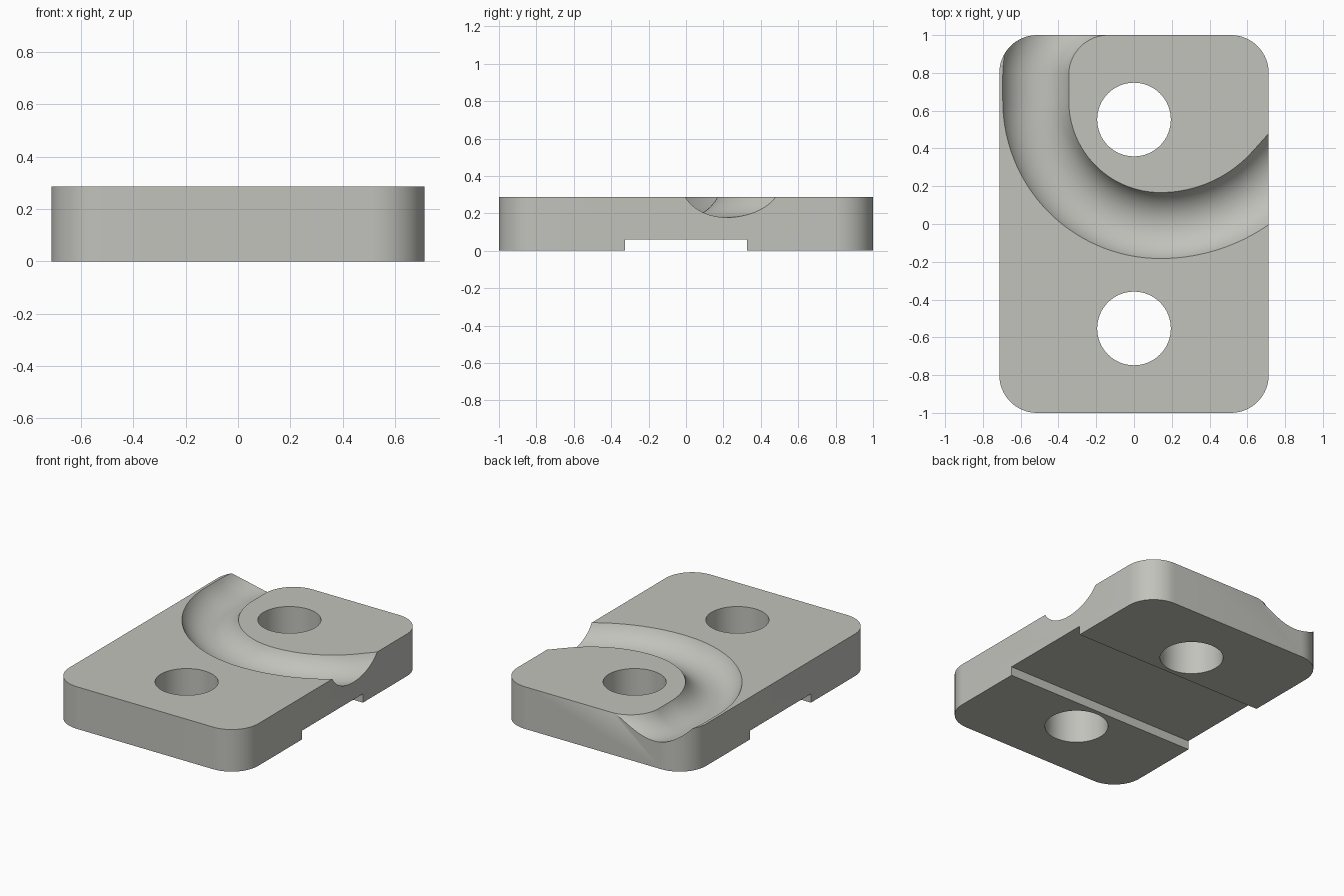
import bpy, bmesh
from math import sin, cos, pi, radians

if "Cube" in bpy.data.objects:
    bpy.data.objects.remove(bpy.data.objects["Cube"])

TOP = 0.287      # plate thickness
HX, HY = 0.713, 1.0


def make_object(name, bm):
    bmesh.ops.recalc_face_normals(bm, faces=bm.faces)
    mesh = bpy.data.meshes.new(name)
    bm.to_mesh(mesh)
    bm.free()
    obj = bpy.data.objects.new(name, mesh)
    bpy.context.collection.objects.link(obj)
    return obj


def prism(name, outline, z0, z1):
    bm = bmesh.new()
    face = bm.faces.new([bm.verts.new((x, y, z0)) for x, y in outline])
    top = bmesh.ops.extrude_face_region(bm, geom=[face])["geom"]
    verts = [v for v in top if isinstance(v, bmesh.types.BMVert)]
    bmesh.ops.translate(bm, verts=verts, vec=(0, 0, z1 - z0))
    return make_object(name, bm)


def arc(cx, cy, r, a0, a1, n):
    """Points on an arc, each with its tangent-side radial direction."""
    angles = [radians(a0 + (a1 - a0) * i / n) for i in range(n + 1)]
    return [(cx + r * cos(a), cy + r * sin(a), cos(a), sin(a)) for a in angles]


def tube(name, path, radius, z, sides=72):
    """Round tube along a level path; every point carries its sideways direction."""
    bm = bmesh.new()
    rings = []
    for x, y, nx, ny in path:
        ring = []
        for k in range(sides):
            a = 2 * pi * k / sides
            s = radius * cos(a)
            ring.append(bm.verts.new((x + nx * s, y + ny * s, z + radius * sin(a))))
        rings.append(ring)
    for r0, r1 in zip(rings, rings[1:]):
        for k in range(sides):
            j = (k + 1) % sides
            bm.faces.new((r0[k], r0[j], r1[j], r1[k]))
    bm.faces.new(rings[0])
    bm.faces.new(rings[-1])
    return make_object(name, bm)


# Rounded rectangular plate
R = 0.2
outline = []
for sx, sy, a in ((1, 1, 0), (-1, 1, 90), (-1, -1, 180), (1, -1, 270)):
    outline += [p[:2] for p in arc(sx * (HX - R), sy * (HY - R), R, a, a + 90, 16)]
plate = prism("clamp_plate", outline, 0, TOP)

# Two bolt holes
cutters = []
for y in (-0.553, 0.553):
    circle = [p[:2] for p in arc(0, y, 0.195, 0, 360, 64)][:-1]
    cutters.append(prism("bolt_hole_cutter", circle, -0.1, TOP + 0.1))

# Slot across the underside
slot = [(-1, -0.327), (1, -0.327), (1, 0.327), (-1, 0.327)]
cutters.append(prism("slot_cutter", slot, -0.1, 0.06))

# Curved rope groove: back corner bend, main bend, wider bend, straight exit
path = [(0.1, 1.175, 0, 1)]
path += arc(-0.135, 0.79, 0.385, 90, 180, 28)
path += arc(0.14, 0.652, 0.66, 180, 270, 40)
path += arc(0.14, 0.822, 0.83, 270, 318, 24)[1:]
x, y, nx, ny = path[-1]
path.append((x - ny * 0.5, y + nx * 0.5, nx, ny))
cutters.append(tube("groove_cutter", path, 0.195, TOP + 0.086))

# Cut everything out of the plate
bpy.context.view_layer.objects.active = plate
plate.select_set(True)
for cutter in cutters:
    cutter.hide_render = True
    mod = plate.modifiers.new("cut", "BOOLEAN")
    mod.operation = "DIFFERENCE"
    mod.solver = "EXACT"
    mod.object = cutter
    bpy.ops.object.modifier_apply(modifier=mod.name)
for cutter in cutters:
    bpy.data.objects.remove(cutter, do_unlink=True)

# Single metal colour, smooth curves with crisp edges
metal = bpy.data.materials.new("warm_grey_metal")
metal.diffuse_color = (0.54, 0.54, 0.505, 1)
metal.use_nodes = True
metal.node_tree.nodes["Principled BSDF"].inputs["Base Color"].default_value = metal.diffuse_color
plate.data.materials.clear()
plate.data.materials.append(metal)
for poly in plate.data.polygons:
    poly.material_index = 0
bpy.ops.object.shade_smooth_by_angle(angle=radians(30))
